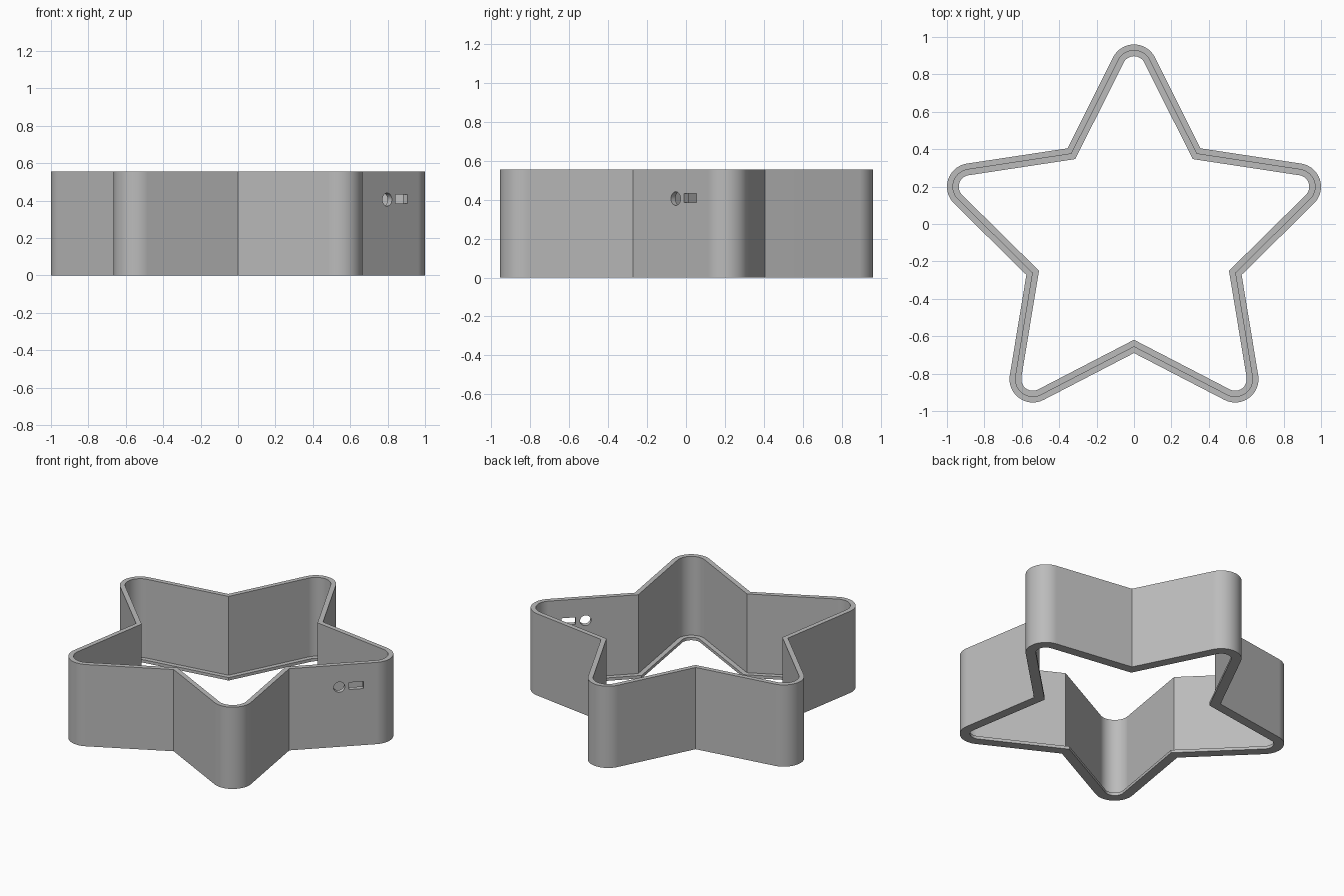
import bpy, bmesh, math
from mathutils import Vector, Matrix

if "Cube" in bpy.data.objects:
    bpy.data.objects.remove(bpy.data.objects["Cube"], do_unlink=True)

CENTRE_Y = -0.085
NOTCH_R, TIP_R, ROUND = 0.605, 0.92, 0.125
HEIGHT, WALL, LEDGE, LEDGE_Z = 0.555, 0.032, 0.063, 0.02
STEPS = 18

# Angle between an arm's axis and its straight sides
fifth = math.radians(36)
across = NOTCH_R * math.sin(fifth)
along = TIP_R - NOTCH_R * math.cos(fifth)
SLOPE = math.atan2(across, along) - math.asin(ROUND / math.hypot(across, along))


def polar(radius, angle):
    return Vector((radius * math.cos(angle), radius * math.sin(angle)))


def star_outline(inset):
    """Rounded star, moved inward by inset."""
    points = []
    spread = math.pi / 2 - SLOPE
    notch = NOTCH_R - inset / math.sin(fifth + SLOPE)
    for arm in range(5):
        axis = math.pi / 2 + arm * 2 * fifth
        for i in range(STEPS + 1):
            turn = axis - spread + 2 * spread * i / STEPS
            points.append(polar(TIP_R, axis) + polar(ROUND - inset, turn))
        points.append(polar(notch, axis + fifth))
    return points


def link(name, bm):
    mesh = bpy.data.meshes.new(name)
    bmesh.ops.recalc_face_normals(bm, faces=bm.faces)
    bm.to_mesh(mesh)
    bm.free()
    obj = bpy.data.objects.new(name, mesh)
    bpy.context.collection.objects.link(obj)
    return obj


# Star wall with an inner ledge at its foot
bm = bmesh.new()
section = [(0, 0), (0, HEIGHT), (WALL, HEIGHT), (WALL, LEDGE_Z), (LEDGE, LEDGE_Z), (LEDGE, 0)]
rings = [[bm.verts.new((p.x, p.y + CENTRE_Y, z)) for p in star_outline(inset)]
         for inset, z in section]
for k, ring in enumerate(rings):
    other = rings[(k + 1) % len(rings)]
    for i in range(len(ring)):
        j = (i + 1) % len(ring)
        bm.faces.new((ring[i], ring[j], other[j], other[i]))
star = link("star_wall", bm)

grey = bpy.data.materials.new("plain_grey")
grey.use_nodes = True
colour = (0.5, 0.5, 0.5, 1)
grey.diffuse_color = colour
grey.node_tree.nodes["Principled BSDF"].inputs["Base Color"].default_value = colour
star.data.materials.append(grey)

# Cutters for the cable hole and the switch slot
wall_turn = Matrix.Rotation(fifth / 2 + SLOPE, 4, "Z")

bm = bmesh.new()
bmesh.ops.create_cone(bm, cap_ends=True, segments=32, radius1=0.035, radius2=0.035, depth=0.2,
                      matrix=Matrix.Translation((0.805, -0.06, 0.405)) @ wall_turn
                      @ Matrix.Rotation(math.pi / 2, 4, "X"))
round_cutter = link("round_hole_cutter", bm)

bm = bmesh.new()
bmesh.ops.create_cube(bm, size=1, matrix=Matrix.Translation((0.882, 0.014, 0.408)) @ wall_turn
                      @ Matrix.Diagonal((0.09, 0.16, 0.048, 1)))
slot_cutter = link("slot_cutter", bm)

bpy.ops.object.select_all(action="DESELECT")
bpy.context.view_layer.objects.active = star
star.select_set(True)
for cutter in (round_cutter, slot_cutter):
    cutter.hide_render = True
    cut = star.modifiers.new("cut", "BOOLEAN")
    cut.operation, cut.solver, cut.object = "DIFFERENCE", "EXACT", cutter
    bpy.ops.object.modifier_apply(modifier=cut.name)
    bpy.data.objects.remove(cutter, do_unlink=True)

# Smooth rounded tips, crisp edges, flat straight sides
bpy.ops.object.shade_smooth_by_angle(angle=math.radians(30))
weighted = star.modifiers.new("weighted_normals", "WEIGHTED_NORMAL")
weighted.keep_sharp = True
